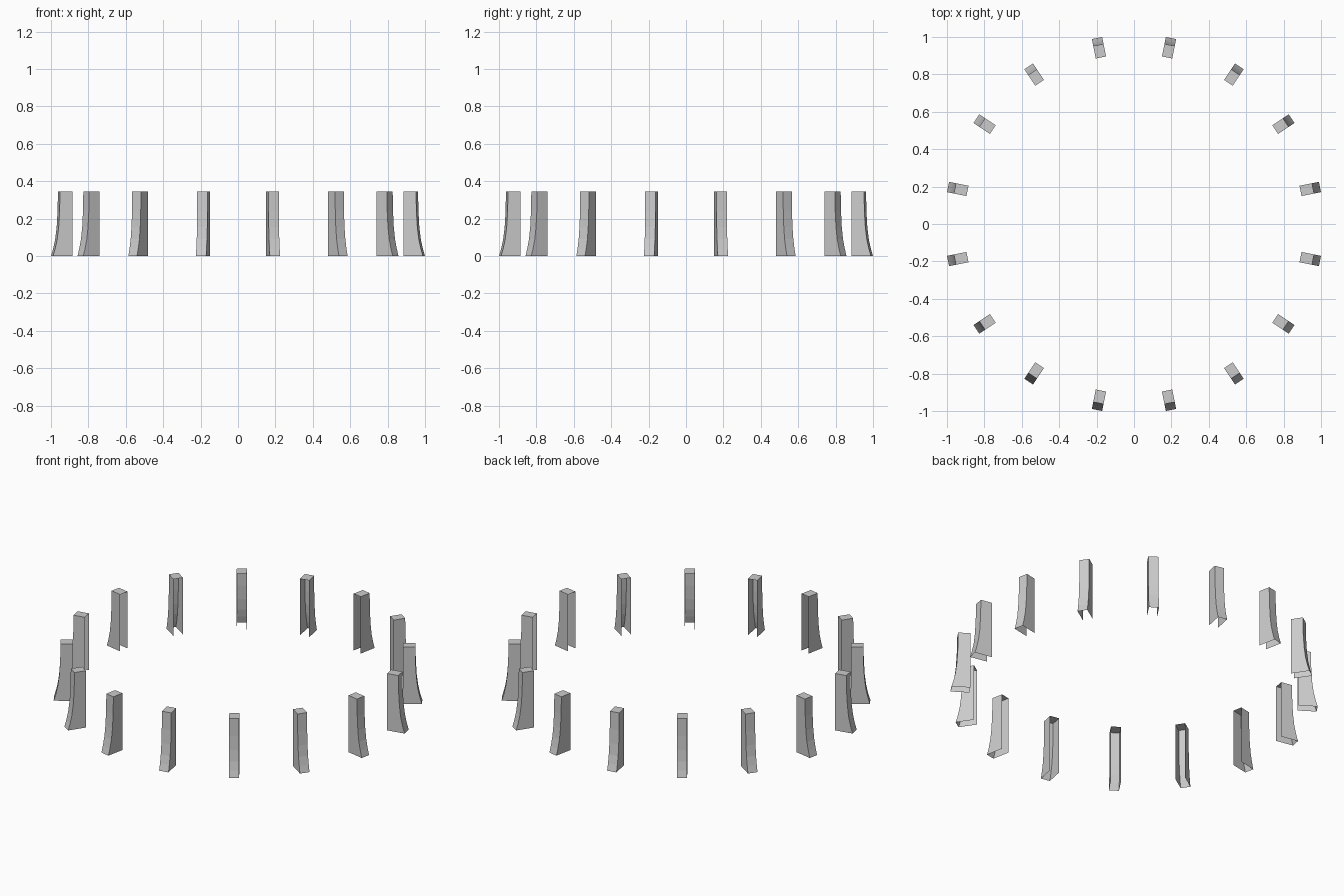
import bpy, bmesh, math

if "Cube" in bpy.data.objects:
    bpy.data.objects.remove(bpy.data.objects["Cube"])

COUNT = 16
HALF_W = 0.028      # half the width of a post
INNER_R = 0.908     # open inner edge
HEIGHT = 0.345
# outer profile (radius, z), flaring toward the foot
PROFILE = [(1.0137, 0.0), (1.002, 0.04), (0.991, 0.09),
           (0.983, 0.155), (0.978, 0.24), (0.976, HEIGHT)]


def post_mesh():
    """Hollow post shell: outer wall, two sides and a cap; inner side and foot open."""
    bm = bmesh.new()
    outline = [(INNER_R, 0.0)] + PROFILE + [(INNER_R, HEIGHT)]
    left = [bm.verts.new((r, -HALF_W, z)) for r, z in outline]
    right = [bm.verts.new((r, HALF_W, z)) for r, z in outline]
    # side walls
    bm.faces.new(left)
    bm.faces.new(right[::-1])
    # curved outer wall and top cap
    for i in range(1, len(outline) - 1):
        bm.faces.new((left[i], right[i], right[i + 1], left[i + 1]))
    bmesh.ops.recalc_face_normals(bm, faces=bm.faces)
    # outer wall must face outward
    bm.faces.ensure_lookup_table()
    bm.normal_update()
    if bm.faces[2].normal.x < 0:
        bmesh.ops.reverse_faces(bm, faces=bm.faces)
    mesh = bpy.data.meshes.new("post")
    bm.to_mesh(mesh)
    bm.free()
    return mesh


# ring of posts, offset by half a step
mesh = post_mesh()
for k in range(COUNT):
    post = bpy.data.objects.new(f"post_{k + 1}", mesh)
    post.rotation_euler.z = math.tau * (k + 0.5) / COUNT
    bpy.context.collection.objects.link(post)
